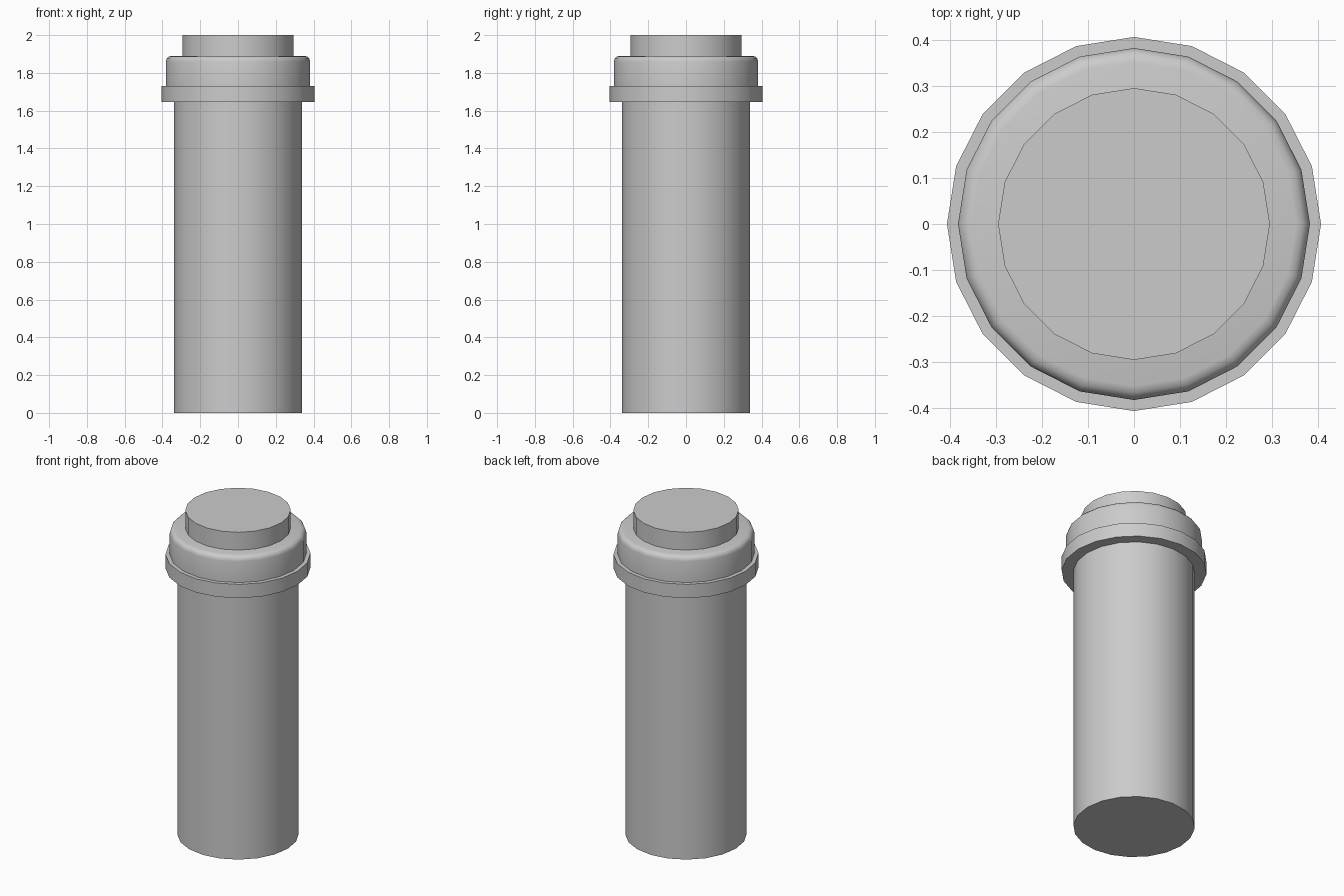
import bpy
import bmesh
import math

cube = bpy.data.objects.get("Cube")
if cube:
    bpy.data.objects.remove(cube)

SIDES = 20

grey = bpy.data.materials.new("mid grey")
grey.use_nodes = True
colour = (0.6, 0.6, 0.6, 1)
grey.diffuse_color = colour
grey.node_tree.nodes["Principled BSDF"].inputs["Base Color"].default_value = colour


def cylinder(name, radius, bottom, top, rounding=0):
    """Upright capped cylinder, optionally with a rounded top rim."""
    bm = bmesh.new()
    bmesh.ops.create_cone(bm, cap_ends=True, segments=SIDES,
                          radius1=radius, radius2=radius, depth=top - bottom)
    # Turn so that corners lie on the x and y axes
    start = min(bm.verts, key=lambda v: abs(math.atan2(v.co.y, v.co.x)))
    angle = math.atan2(start.co.y, start.co.x)
    for v in bm.verts:
        a = math.atan2(v.co.y, v.co.x) - angle
        v.co.x, v.co.y = radius * math.cos(a), radius * math.sin(a)
        v.co.z += (top + bottom) / 2
    if rounding:
        rim = [e for e in bm.edges if all(v.co.z > top - 0.001 for v in e.verts)]
        bmesh.ops.bevel(bm, geom=rim, offset=rounding, segments=3,
                        profile=0.5, affect='EDGES')
    mesh = bpy.data.meshes.new(name)
    bm.to_mesh(mesh)
    bm.free()
    mesh.materials.append(grey)
    obj = bpy.data.objects.new(name, mesh)
    bpy.context.collection.objects.link(obj)
    bpy.ops.object.select_all(action='DESELECT')
    obj.select_set(True)
    bpy.context.view_layer.objects.active = obj
    bpy.ops.object.shade_smooth_by_angle(angle=math.radians(35))
    return obj


# Long shaft, flange, rounded cap and raised plug
cylinder("shaft", 0.34, 0, 1.65)
cylinder("flange", 0.406, 1.645, 1.73)
cylinder("cap", 0.382, 1.73, 1.89, rounding=0.03)
cylinder("plug", 0.295, 1.89, 2.0)
